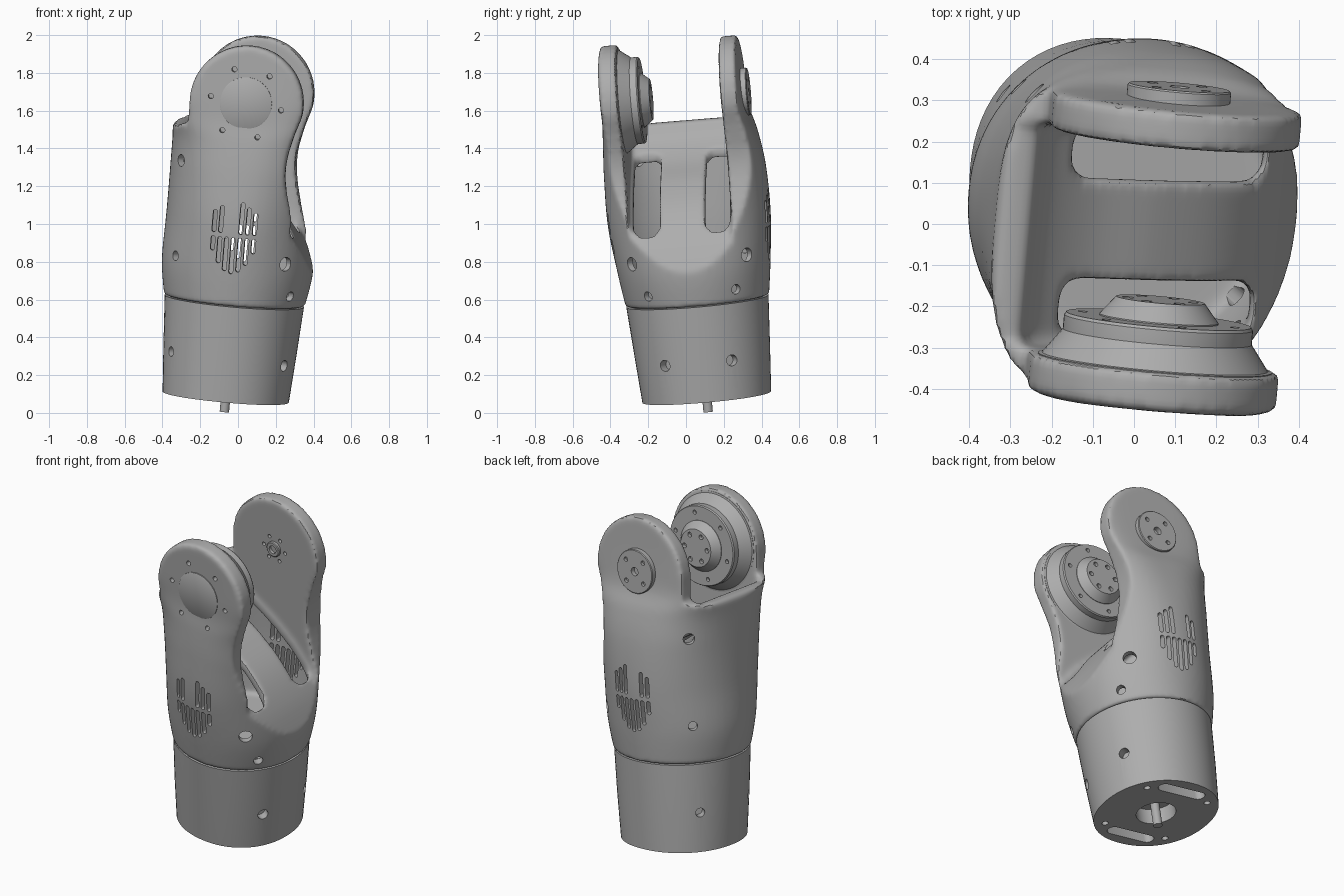
import bpy, bmesh
from math import sin, cos, pi, radians
from mathutils import Vector, Matrix

if "Cube" in bpy.data.objects:
    bpy.data.objects.remove(bpy.data.objects["Cube"])

grey = bpy.data.materials.new("plain_grey")
grey.use_nodes = True
grey.diffuse_color = (0.42, 0.42, 0.42, 1)
grey.node_tree.nodes["Principled BSDF"].inputs["Base Color"].default_value = (0.42, 0.42, 0.42, 1)

# The link leans: build upright, then place every part with this frame
up = Vector((0.09, -0.09, 1)).normalized()
side = Vector((0.09, 1, 0.09))
side = (side - up * side.dot(up)).normalized()
FRAME = Matrix((side.cross(up), side, up)).transposed().to_4x4()
FRAME.translation = (-0.065, 0.11, 0.085)
EAR = 1.6      # height of the joint axis
parts = []


def make(name, bm, keep=True):
    bmesh.ops.recalc_face_normals(bm, faces=bm.faces)
    me = bpy.data.meshes.new(name)
    bm.to_mesh(me)
    bm.free()
    me.materials.append(grey)
    ob = bpy.data.objects.new(name, me)
    bpy.context.collection.objects.link(ob)
    ob.hide_render = not keep
    if keep:
        parts.append(ob)
    return ob


def spline(pts, steps=6):
    """Smooth curve through points of any dimension"""
    p = [pts[0]] + list(pts) + [pts[-1]]
    out = []
    for a, b, c, d in zip(p, p[1:], p[2:], p[3:]):
        for k in range(steps):
            t = k / steps
            out.append(tuple(0.5 * (2*j + (l - i)*t + (2*i - 5*j + 4*l - m)*t*t
                       + (3*j - i - 3*l + m)*t**3) for i, j, l, m in zip(a, b, c, d)))
    return out + [tuple(pts[-1])]


def skin(bm, rings):
    """Closed tube through rings of points"""
    vs = [[bm.verts.new(p) for p in r] for r in rings]
    n = len(vs[0])
    for a, b in zip(vs, vs[1:]):
        for i in range(n):
            bm.faces.new((a[i], a[(i+1) % n], b[(i+1) % n], b[i]))
    bm.faces.new(vs[0][::-1])
    bm.faces.new(vs[-1])
    return bm


def loft(sections, inset=0, n=72):
    """Sections: height, side radius, front radius, back radius, squareness"""
    rings = []
    for w, ru, rf, rb, e in sections:
        ring = []
        for i in range(n):
            c, s = cos(2*pi*i/n), sin(2*pi*i/n)
            k = (abs(c)**e + abs(s)**e) ** (-1/e)
            ring.append((c*k*(ru - inset), s*k*((rb if s > 0 else rf) - inset), w))
        rings.append(ring)
    return skin(bmesh.new(), rings)


def prism(pts, v0, v1, bm=None):
    """Outline in the side plane, extruded across the link"""
    return skin(bm or bmesh.new(), [[(u, v, w) for u, w in pts] for v in (v0, v1)])


def upright(pts, w0, w1, bm):
    """Plan outline extruded upward"""
    return skin(bm, [[(u, v, w) for u, v in pts] for w in (w0, w1)])


def lathe(profile, n=64):
    """Radius and depth pairs turned about the joint axis"""
    return skin(bmesh.new(), [[(r*cos(2*pi*i/n), v, EAR + r*sin(2*pi*i/n)) for i in range(n)]
                              for r, v in profile])


def rod(bm, a, b, r, n=20):
    a, b = Vector(a), Vector(b)
    q = (b - a).to_track_quat('Z', 'Y')
    return skin(bm, [[p + q @ Vector((r*cos(2*pi*i/n), r*sin(2*pi*i/n), 0)) for i in range(n)]
                     for p in (a, b)])


def side_hole(bm, deg, w, rad, r, depth=0.05):
    d = Vector((cos(radians(deg)), sin(radians(deg)), 0))
    return rod(bm, d*(rad - depth) + Vector((0, 0, w)), d*0.6 + Vector((0, 0, w)), r)


def bolt_ring(bm, count, radius, r, v0, v1, turn=0.0):
    for i in range(count):
        a = turn + 2*pi*i/count
        u, w = radius*cos(a), EAR + radius*sin(a)
        rod(bm, (u, v0, w), (u, v1, w), r, 16)
    return bm


def slot(u0, u1, w0, w1, r):
    """Rounded rectangle outline"""
    out = []
    for cx, cy, a0 in ((u1-r, w1-r, 0), (u0+r, w1-r, 90), (u0+r, w0+r, 180), (u1-r, w0+r, 270)):
        out += [(cx + r*cos(radians(a0+k)), cy + r*sin(radians(a0+k))) for k in (2, 30, 60, 88)]
    return out


def apply(ob, kind, **props):
    m = ob.modifiers.new(kind, kind)
    for k, v in props.items():
        setattr(m, k, v)
    bpy.context.view_layer.objects.active = ob
    bpy.ops.object.modifier_apply(modifier=m.name)


def cut(ob, bm, op='DIFFERENCE'):
    tool = make("cutter", bm, False)
    apply(ob, 'BOOLEAN', object=tool, operation=op, solver='EXACT')
    bpy.data.objects.remove(tool)


# Upper housing: lofted shell trimmed to the ear outline
sections = spline([(.515, .374, .385, .378, 2), (.7, .402, .412, .402, 2.05), (.95, .4, .441, .425, 2.1),
                   (1.2, .4, .437, .42, 2.4), (1.38, .4, .424, .39, 3), (1.5, .405, .41, .35, 4.5),
                   (1.65, .42, .407, .338, 6), (1.95, .42, .4, .33, 6)])
housing = make("upper_housing", loft(sections))
ear_top = [(.302*cos(radians(a)), EAR + .302*sin(radians(a))) for a in range(-12, 190, 6)]
neck = spline([(.43, .64), (.393, .75), (.337, .88), (.278, 1.05), (.242, 1.2), (.24, 1.32), (.27, 1.46)])
outline = [(.6, .4), (.6, .6)] + neck + ear_top + [(-.3, 1.46), (-.37, 1.45), (-.5, 1.39), (-.5, .4)]
cut(housing, prism(outline, -.7, .7), 'INTERSECT')

# Scooped saddle between the ears
floor = spline([(.43, .64), (.33, .85), (.2, 1.02), (.03, 1.15), (-.15, 1.25), (-.27, 1.35), (-.32, 1.44)])
cut(housing, prism([(.7, .6)] + floor + [(-.6, 1.45), (-.6, 2.2), (.7, 2.2)], -.305, .24))

# Hollow inside, and the two long windows in the saddle
below = [(u - .03, w - .04) for u, w in floor]
hollow = make("hollow", loft([s for s in sections if .55 < s[0] < 1.45], .035), False)
cut(hollow, prism([(.4, .5)] + below + [(-.6, 1.36), (-.6, .5)], -.7, .7), 'INTERSECT')
apply(housing, 'BOOLEAN', object=hollow, operation='DIFFERENCE', solver='EXACT')
bpy.data.objects.remove(hollow)
for v0, v1 in ((-.285, -.145), (.1, .23)):
    cut(housing, upright(slot(-.215, .29, v0, v1, .045), .82, 1.5, bmesh.new()))

# Soften the moulded edges
apply(housing, 'REMESH', mode='VOXEL', voxel_size=.013)
apply(housing, 'SMOOTH', factor=.5, iterations=8)

# Vents on both broad faces, screw holes around the sides
tools = bmesh.new()
for v0, v1 in ((-.6, -.31), (.3, .6)):
    for i in range(-3, 4):
        u, k = i*.036, abs(i)
        prism(slot(u-.011, u+.011, .69 + .013*k*k, .885, .0105), v0, v1, tools)
        if i not in (0, -1):
            prism(slot(u-.011, u+.011, .905, 1.1 - .025*k, .0105), v0, v1, tools)
for s in (1, -1):
    side_hole(tools, 48*s, .76, .41, .037, .09)
    side_hole(tools, 37*s, .585, .385, .026)
    side_hole(tools, 139*s, .745, .41, .026)
    side_hole(tools, 137*s, 1.255, .43, .032, .08)
bolt_ring(tools, 6, .19, .014, -.5, -.37, radians(-6))
bolt_ring(tools, 6, .075, .011, .2, .27)
cut(housing, tools)

# Lower sleeve with sockets, screw holes and base openings
sleeve = make("lower_sleeve", loft([(0, .335, .342, .342, 2.15), (.25, .353, .362, .358, 2.1),
                                   (.512, .37, .382, .374, 2), (.513, .35, .36, .355, 2),
                                   (.53, .35, .36, .355, 2)]))
tools = bmesh.new()
for s in (1, -1):
    side_hole(tools, 30*s, .21, .355, .03)
    side_hole(tools, 145*s, .23, .355, .026)
    upright([(x, y + s*.245) for x, y in slot(-.15, .15, -.035, .035, .033)], -.1, .08, tools)
    for q in (45, 135):
        x, y = .285*cos(radians(q)), s*.285*sin(radians(q))
        rod(tools, (x, y, -.1), (x, y, .05), .018)
rod(tools, (0, 0, -.1), (0, 0, .09), .11, 40)
cut(sleeve, tools)
make("base_pin", rod(bmesh.new(), (0, 0, -.08), (0, 0, .1), .025))

# Front ear: stepped bearing stack facing inward
make("bearing_cone", lathe([(.285, -.34), (.285, -.305), (.275, -.303), (.225, -.235)]))
disc = make("bearing_disc", lathe([(.228, -.26), (.23, -.243), (.23, -.207), (.225, -.2)]))
cut(disc, bolt_ring(bmesh.new(), 6, .19, .012, -.22, -.1, .3))
flange = make("bearing_flange", lathe([(.145, -.22), (.145, -.197), (.108, -.152)]))
cut(flange, bolt_ring(bmesh.new(), 6, .08, .014, -.172, -.1))

# Front ear: thin round cap outside
make("front_cap", lathe([(.138, -.40), (.138, -.411), (.135, -.413)]))

# Back ear: bolted boss outside, small hub inside
boss = make("back_boss", lathe([(.126, .31), (.126, .364), (.122, .368)]))
tools = bolt_ring(bmesh.new(), 4, .085, .013, .35, .4, pi/4)
rod(tools, (0, .34, EAR), (0, .4, EAR), .024)
cut(boss, tools)
hub = make("inner_hub", lathe([(.045, .26), (.045, .228), (.04, .224)]))
cut(hub, rod(bmesh.new(), (0, .2, EAR), (0, .245, EAR), .024))

# Smooth shading and final placement
bpy.ops.object.select_all(action='DESELECT')
for ob in parts:
    ob.matrix_world = FRAME
    ob.select_set(True)
bpy.context.view_layer.objects.active = parts[0]
bpy.ops.object.shade_smooth_by_angle(angle=radians(35))
